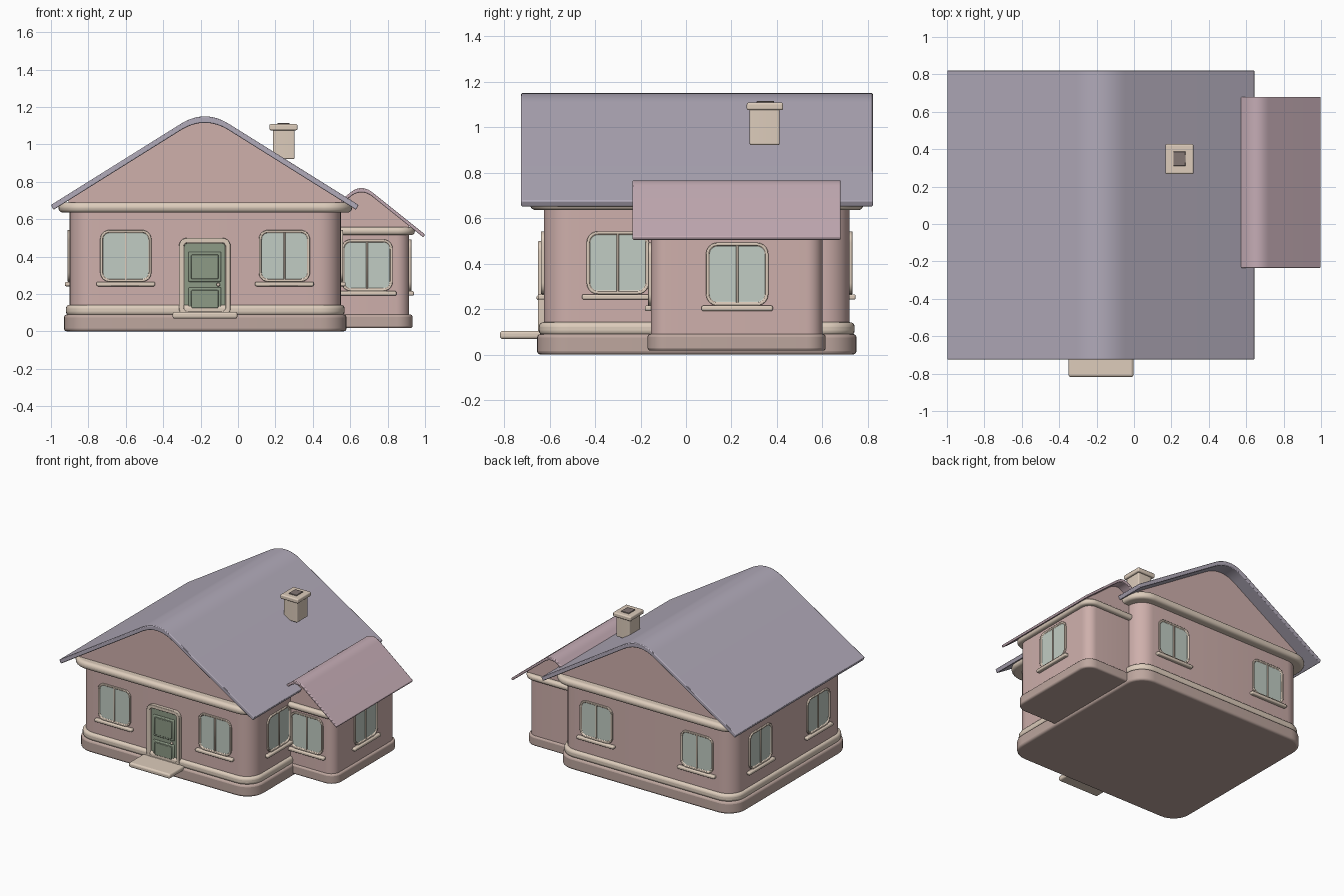
import bpy, bmesh
from math import pi, sin, cos, radians
from mathutils import Matrix

if "Cube" in bpy.data.objects:
    bpy.data.objects.remove(bpy.data.objects["Cube"])


def mat(name, r, g, b):
    m = bpy.data.materials.new(name)
    m.diffuse_color = [(c / 255) ** 2.2 for c in (r, g, b)] + [1]
    m.use_nodes = True
    m.node_tree.nodes["Principled BSDF"].inputs["Base Color"].default_value = m.diffuse_color
    return m


WALL = mat("wall", 205, 174, 170)
PLINTH = mat("plinth", 188, 165, 157)
TRIM = mat("trim", 220, 203, 186)
ROOF = mat("roof", 176, 169, 184)
ROOF2 = mat("annex_roof", 196, 171, 180)
GLASS = mat("glass", 192, 203, 194)
DOOR = mat("door_green", 140, 153, 133)
DARK = mat("dark", 130, 118, 115)


def finish(bm, name, mats, bevel=0, segs=3):
    bmesh.ops.recalc_face_normals(bm, faces=bm.faces)
    me = bpy.data.meshes.new(name)
    bm.to_mesh(me)
    bm.free()
    ob = bpy.data.objects.new(name, me)
    bpy.context.collection.objects.link(ob)
    for m in mats:
        me.materials.append(m)
    if bevel:
        b = ob.modifiers.new("bevel", 'BEVEL')
        b.width, b.segments = bevel, segs
        b.limit_method, b.angle_limit = 'ANGLE', radians(50)
    bpy.ops.object.select_all(action='DESELECT')
    ob.select_set(True)
    bpy.context.view_layer.objects.active = ob
    bpy.ops.object.shade_smooth_by_angle(angle=radians(35))
    return ob


def rounded_rect(x0, x1, y0, y1, r, n=8):
    if r == 0:
        return [(x0, y0), (x1, y0), (x1, y1), (x0, y1)]
    pts = []
    for cx, cy, a in ((x1 - r, y1 - r, 0), (x0 + r, y1 - r, 1), (x0 + r, y0 + r, 2), (x1 - r, y0 + r, 3)):
        for i in range(n + 1):
            t = (a + i / n) * pi / 2
            pts.append((cx + r * cos(t), cy + r * sin(t)))
    return pts


def prism(pts, lo, hi, axis):
    """Extrude a 2D outline along z, or an xz outline along y."""
    bm = bmesh.new()
    put = (lambda p, d: (p[0], p[1], d)) if axis == 'z' else (lambda p, d: (p[0], d, p[1]))
    a = [bm.verts.new(put(p, lo)) for p in pts]
    b = [bm.verts.new(put(p, hi)) for p in pts]
    bm.faces.new(a)
    bm.faces.new(b)
    for i in range(len(pts)):
        j = (i + 1) % len(pts)
        bm.faces.new((a[i], a[j], b[j], b[i]))
    return bm


def block(name, x, y, z, m, r=0, bevel=0.006, segs=3):
    return finish(prism(rounded_rect(*x, *y, r), *z, 'z'), name, [m], bevel, segs)


def place(ob, loc, turn):
    ob.location = loc
    ob.rotation_euler = (0, 0, turn * pi / 2)


def framed(name, w, h, r, border, out, inset, inner):
    """Rounded frame facing -y with a recessed inner panel."""
    bm = prism(rounded_rect(-w, w, 0, h, r, 6), 0.02, -out, 'y')
    bmesh.ops.recalc_face_normals(bm, faces=bm.faces)
    f = min(bm.faces, key=lambda f: f.calc_center_median().y)
    bmesh.ops.inset_region(bm, faces=[f], thickness=border, use_even_offset=True)
    bmesh.ops.inset_region(bm, faces=[f], thickness=0.003, use_even_offset=True)
    bmesh.ops.translate(bm, verts=f.verts, vec=(0, inset, 0))
    f.material_index = 1
    return finish(bm, name, [TRIM, inner], 0.003, 2)


def window(name, x, y, z, turn):
    loc = (x, y, z)
    place(framed(name + "_frame", 0.137, 0.277, 0.05, 0.012, 0.012, 0.009, GLASS), loc, turn)
    place(block(name + "_mullion", (-0.005, 0.005), (-0.01, 0.01), (0.01, 0.267), TRIM, 0, 0.002, 1), loc, turn)
    place(block(name + "_sill", (-0.157, 0.157), (-0.026, 0.02), (-0.024, 0), TRIM, 0, 0.008), loc, turn)


def arch(cx, half, peak, slope, soft, drop=0):
    """Gable line: straight slopes with a parabolic ridge."""
    xs = [-half] + [soft * i / 8 for i in range(-8, 9)] + [half]
    pts = []
    for x in xs:
        d = abs(x) if abs(x) >= soft else (x * x / soft + soft) / 2
        pts.append((cx + x, peak - slope * d - drop))
    return pts


def gabled(name, cx, half, wall, y_roof, y_wall, z_base, peak, slope, soft, thick, m):
    top = arch(cx, half, peak, slope, soft)
    low = arch(cx, half - thick * 0.45, peak, slope, soft, thick * 1.15)
    finish(prism(top + low[::-1], *y_roof, 'y'), name + "_roof", [m], 0.005, 2)
    g = arch(cx, wall, peak, slope, soft, thick * 0.9)
    pts = [(cx - wall, z_base)] + g + [(cx + wall, z_base)]
    finish(prism(pts, *y_wall, 'y'), name + "_gable", [WALL])


def grow(span, d):
    return (span[0] - d, span[1] + d)


# Main house
MX, MY = (-0.90, 0.55), (-0.625, 0.72)
block("main_plinth", grow(MX, 0.03), grow(MY, 0.03), (0, 0.09), PLINTH, 0.14, 0.015)
block("main_base_band", grow(MX, 0.02), grow(MY, 0.022), (0.085, 0.142), TRIM, 0.135, 0.02, 4)
block("main_walls", MX, MY, (0.05, 0.66), WALL, 0.12, 0)
block("main_cornice", grow(MX, 0.06), grow(MY, 0.06), (0.635, 0.69), TRIM, 0.15, 0.024, 5)
gabled("main", -0.1775, 0.8225, 0.73, (-0.725, 0.822), MY, 0.66, 1.19, 0.625, 0.13, 0.03, ROOF)

# Side annex
AX, AY = (0.405, 0.915), (-0.155, 0.60)
block("annex_plinth", grow(AX, 0.018), grow(AY, 0.014), (0.017, 0.09), PLINTH, 0.085, 0.012)
block("annex_walls", AX, AY, (0.05, 0.53), WALL, 0.07, 0)
block("annex_cornice", grow(AX, 0.03), grow(AY, 0.03), (0.515, 0.558), TRIM, 0.09, 0.018, 4)
gabled("annex", 0.66, 0.34, 0.255, (-0.235, 0.68), AY, 0.53, 0.79, 0.80, 0.06, 0.02, ROOF2)

# Windows on the front, back, sides and annex
for side, s in (("left", -1), ("right", 1)):
    x = -0.176 + s * 0.424
    window("front_window_" + side, x, MY[0], 0.265, 0)
    window("back_window_" + side, x, MY[1], 0.265, 2)
for side, y in (("front", -0.30), ("back", 0.395)):
    window("left_window_" + side, MX[0], y, 0.265, -1)
window("right_window", MX[1], -0.30, 0.265, 1)
window("annex_front_window", 0.69, AY[0], 0.215, 0)
window("annex_side_window", AX[1], 0.225, 0.215, 1)

# Door, panels, knob and step
place(framed("door_frame", 0.138, 0.42, 0.045, 0.026, 0.025, 0.017, DOOR), (-0.178, MY[0], 0.08), 0)
for name, z in (("upper", (0.265, 0.425)), ("lower", (0.11, 0.235))):
    block("door_panel_" + name, (-0.265, -0.09), (-0.643, -0.62), z, DOOR, 0, 0.006, 2)
    block("door_panel_inner_" + name, (-0.25, -0.105), (-0.648, -0.63), grow(z, -0.015), DOOR, 0, 0.004, 2)
bm = bmesh.new()
bmesh.ops.create_uvsphere(bm, u_segments=12, v_segments=8, radius=0.01,
                          matrix=Matrix.Translation((-0.105, -0.648, 0.25)))
finish(bm, "door_knob", [TRIM])
block("door_step", (-0.35, -0.003), (-0.818, -0.60), (0.068, 0.104), TRIM, 0.012, 0.012)

# Chimney
block("chimney_stack", (0.187, 0.303), (0.28, 0.412), (0.922, 1.08), TRIM, 0.008, 0.006)
block("chimney_cap", (0.168, 0.318), (0.267, 0.427), (1.075, 1.108), TRIM, 0.008, 0.008)
block("chimney_flue", (0.21, 0.276), (0.31, 0.388), (1.05, 1.114), DARK, 0, 0.002, 1)
